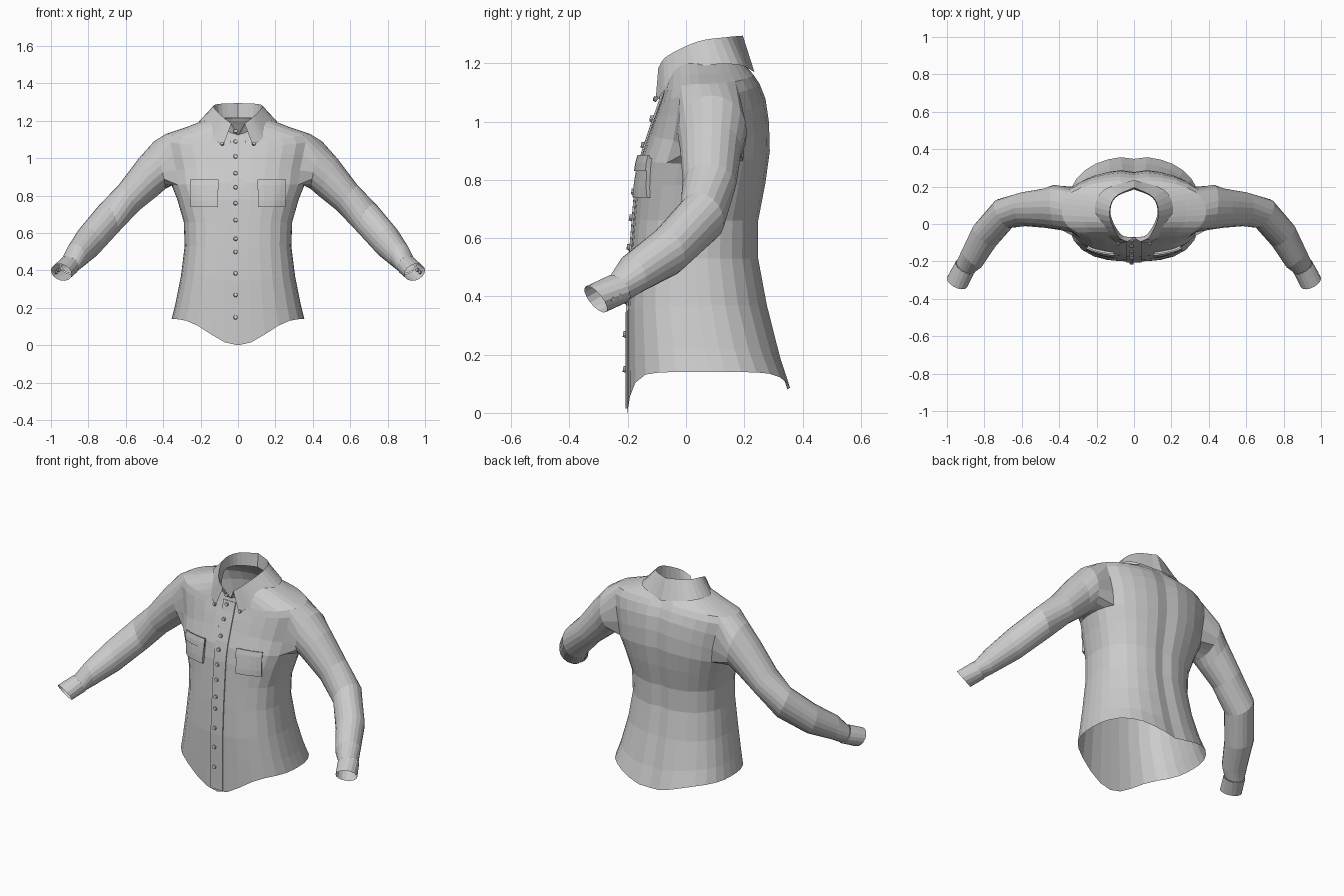
import bpy, bmesh
from math import sin, cos, pi
from mathutils import Vector, Matrix
from mathutils.bvhtree import BVHTree

if "Cube" in bpy.data.objects:
    bpy.data.objects.remove(bpy.data.objects["Cube"])


def finish(name, bm, mirror=True, thick=0.0):
    bmesh.ops.recalc_face_normals(bm, faces=bm.faces)
    me = bpy.data.meshes.new(name)
    bm.to_mesh(me)
    ob = bpy.data.objects.new(name, me)
    bpy.context.collection.objects.link(ob)
    if mirror:
        ob.modifiers.new("Mirror", 'MIRROR').merge_threshold = 0.0005
    if thick:
        s = ob.modifiers.new("Solidify", 'SOLIDIFY')
        s.thickness, s.offset = thick, 0
    return ob


def bridge(bm, a, b, closed=False):
    n = len(a)
    for i in range(n if closed else n - 1):
        j = (i + 1) % n
        bm.faces.new((a[i], a[j], b[j], b[i]))


def spline(pts, steps=4):
    p = [Vector(q) for q in pts]
    p = [2 * p[0] - p[1]] + p + [2 * p[-1] - p[-2]]
    out = []
    for i in range(1, len(p) - 2):
        a, b, c, d = p[i - 1:i + 3]
        for k in range(steps):
            t = k / steps
            out.append(0.5 * (2 * b + (c - a) * t + (2 * a - 5 * b + 4 * c - d) * t * t
                              + (3 * b - a - 3 * c + d) * t ** 3))
    return out + [p[-2]]


# Torso rings: half width, front y, back y, then z at front, side and back
ROWS = [
    (.355, -.20, .36, 0, .14, .08), (.335, -.20, .325, .15, .22, .19),
    (.305, -.20, .28, .35, .37, .37), (.285, -.19, .25, .53, .53, .53),
    (.29, -.18, .25, .66, .66, .66), (.325, -.17, .275, .78, .78, .79),
    (.355, -.155, .29, .87, .855, .90), (.365, -.125, .287, .96, .93, 1.0),
    (.385, -.105, .275, 1.02, 1.02, 1.08), (.40, -.09, .255, 1.06, 1.09, 1.13),
    (.385, -.08, .235, 1.09, 1.13, 1.16), (.28, -.075, .215, 1.11, 1.165, 1.18),
    (.19, -.072, .20, 1.12, 1.2, 1.2), (.13, -.07, .19, 1.13, 1.22, 1.22)]
HALF = 16
C0, C1, R0, R1 = 5, 11, 6, 10          # armhole columns and rows

bm = bmesh.new()
grid = []
for r, (w, yf, yb, zf, zs, zb) in enumerate(ROWS):
    ring = []
    for i in range(HALF + 1):
        t = pi * i / HALF
        s, c = (sin(t) if 0 < i < HALF else 0.0), cos(t)
        n = 2.8 if c > 0 else 2.3
        rad = (s ** n + abs(c) ** n) ** (-1 / n)
        x = w * rad * s
        y = (yf + yb) / 2 - (yb - yf) / 2 * rad * c
        if i == HALF and r < 11:
            y -= .012                  # groove along the spine
        k = max(0, 1 - (x / w) ** 2) ** (3 if r < 2 else 1)
        ring.append(bm.verts.new((x, y, zs + ((zf if c > 0 else zb) - zs) * k)))
    grid.append(ring)
for r in range(len(ROWS) - 1):
    for i in range(HALF):
        if not (R0 <= r < R1 and C0 <= i < C1):
            bm.faces.new((grid[r][i], grid[r][i + 1], grid[r + 1][i + 1], grid[r + 1][i]))

# Sleeve rings: top point, bottom point, half depth
SLEEVE = [
    ((.45, .09, 1.09), (.39, .09, .835), .12), ((.53, .09, 1.0), (.43, .08, .80), .105),
    ((.64, .085, .855), (.53, .075, .72), .092), ((.735, .05, .755), (.655, .06, .59), .085),
    ((.84, -.06, .63), (.755, -.065, .48), .08), ((.90, -.18, .535), (.835, -.19, .415), .07),
    ((.925, -.245, .47), (.88, -.215, .385), .055), ((.965, -.335, .435), (.925, -.285, .345), .06)]
mid = [(Vector(a) + Vector(b)) / 2 for a, b, _ in SLEEVE]


def sleeve_ring(bm, k, n, scale=1.0):
    up = (Vector(SLEEVE[k][0]) - Vector(SLEEVE[k][1])) / 2
    tan = mid[min(k + 1, len(mid) - 1)] - mid[max(k - 1, 0)]
    side = up.cross(tan).normalized() * SLEEVE[k][2]
    return [bm.verts.new(mid[k] + scale * (cos(2 * pi * i / n) * up + sin(2 * pi * i / n) * side))
            for i in range(n)]


# Sleeve grows out of the armhole edge, walked from its top towards the back
m = (C0 + C1) // 2
loop = ([grid[R1][i] for i in range(m, C1)] + [grid[r][C1] for r in range(R1, R0, -1)]
        + [grid[R0][i] for i in range(C1, C0, -1)] + [grid[r][C0] for r in range(R0, R1)]
        + [grid[R1][i] for i in range(C0, m)])
prev = loop
for k in range(len(SLEEVE) - 1):
    ring = sleeve_ring(bm, k, len(loop))
    bridge(bm, prev, ring, True)
    prev = ring
bvh = BVHTree.FromBMesh(bm)
finish("shirt_body_and_sleeves", bm)

# Cuffs
bm = bmesh.new()
bridge(bm, sleeve_ring(bm, 6, 16, 1.08), sleeve_ring(bm, 7, 16), True)
finish("cuffs", bm)


# Panels draped on the shirt front
def front(x, z):
    hit = bvh.ray_cast(Vector((max(abs(x), .003), -1, z)), Vector((0, 1, 0)))[0]
    return hit.y if hit and hit.y < 0 else -.08


def drape(name, x0, x1, z0, z1, nx, nz, lift, thick):
    bm = bmesh.new()
    prev = None
    for j in range(nz + 1):
        z = z0 + (z1 - z0) * j / nz
        row = []
        for i in range(nx + 1):
            x = x0 + (x1 - x0) * i / nx
            row.append(bm.verts.new((x, front(x, z) - lift, z)))
        if prev:
            bridge(bm, prev, row)
        prev = row
    finish(name, bm, True, thick)


drape("button_placket", 0, .04, .015, 1.11, 1, 20, .004, .006)
drape("chest_pockets", .11, .25, .74, .875, 5, 4, .008, .014)
drape("pocket_flaps", .105, .255, .83, .885, 5, 2, .017, .008)

# Collar: stand bottom, fold line and outer edge, each from front to back
curves = [
    [(0, -.072, 1.125), (.07, -.055, 1.15), (.125, .05, 1.21), (.10, .14, 1.215), (0, .185, 1.215)],
    [(.035, -.095, 1.185), (.085, -.065, 1.225), (.13, .04, 1.275), (.105, .14, 1.29), (0, .195, 1.295)],
    [(.08, -.105, 1.065), (.15, -.055, 1.125), (.21, .06, 1.19), (.165, .18, 1.195), (0, .235, 1.17)]]
bm = bmesh.new()
rows = [[bm.verts.new(p) for p in spline(c)] for c in curves]
bridge(bm, rows[0], rows[1])
bridge(bm, rows[1], rows[2])
finish("collar", bm)


# Buttons
def button(bm, pos, normal, r=.012):
    rot = Vector(normal).to_track_quat('Z', 'Y').to_matrix().to_4x4()
    bmesh.ops.create_cone(bm, cap_ends=True, segments=10, radius1=r, radius2=r * .8,
                          depth=.011, matrix=Matrix.Translation(pos) @ rot)


bm = bmesh.new()
for z in (.15, .27, .385, .50, .57, .67, .76, .845, .92, 1.01, 1.09, 1.145):
    button(bm, (-.013, front(.013, z) - .011, z), (0, -1, .15))
finish("front_buttons", bm, False)

bm = bmesh.new()
button(bm, (.085, -.106, 1.078), (.2, -1, .3), .01)
for k in (-.016, .016):
    button(bm, Vector((.967, -.24, .397)) + k * Vector((.45, -.8, -.4)), (.76, .54, -.22), .01)
finish("collar_and_cuff_buttons", bm)
